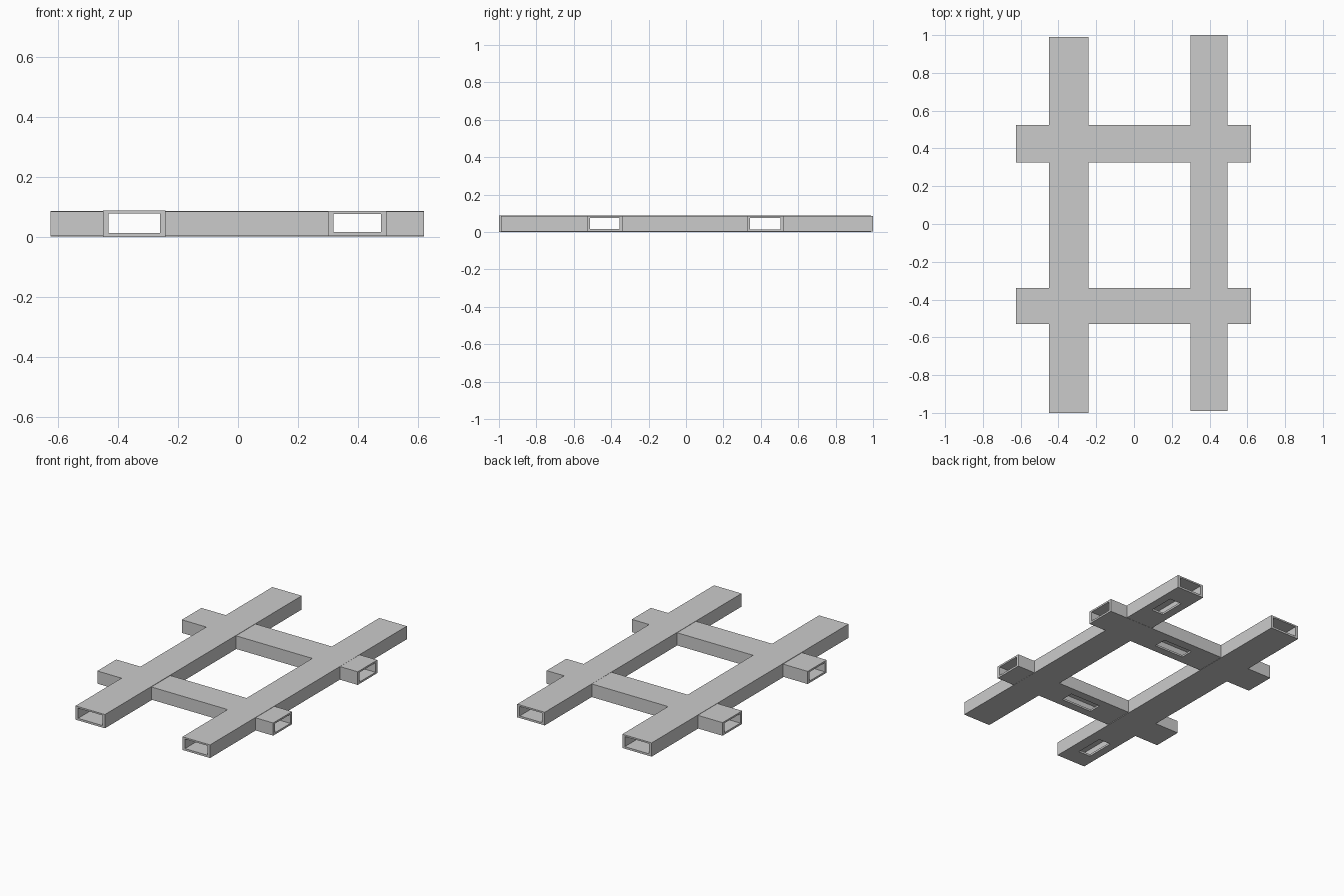
import bpy

if "Cube" in bpy.data.objects:
    bpy.data.objects.remove(bpy.data.objects["Cube"])

WALL = 0.018

# Tube extents: (x0, x1, y0, y1, z0, z1)
long_tubes = [(-0.45, -0.242, -1.0, 0.99, 0.0, 0.088),
              (0.30, 0.495, -0.99, 1.0, 0.003, 0.087)]
cross_tubes = [(-0.625, 0.62, 0.325, 0.523, 0.002, 0.086),
               (-0.625, 0.62, -0.53, -0.338, 0.004, 0.085)]

# Underside slots: centre x, y and size x, y
slots = [(0.397, 0.775, 0.085, 0.17), (0.045, 0.42, 0.21, 0.085),
         (0.05, -0.434, 0.22, 0.085), (-0.355, -0.79, 0.085, 0.19)]


def box(name, x0, x1, y0, y1, z0, z1):
    bpy.ops.mesh.primitive_cube_add(
        size=1, location=((x0 + x1) / 2, (y0 + y1) / 2, (z0 + z1) / 2))
    ob = bpy.context.object
    ob.name = name
    ob.scale = (x1 - x0, y1 - y0, z1 - z0)
    bpy.ops.object.transform_apply(location=True, rotation=False, scale=True)
    return ob


def boolean(target, other, operation):
    mod = target.modifiers.new(operation.title(), 'BOOLEAN')
    mod.operation = operation
    mod.solver = 'EXACT'
    mod.object = other
    bpy.context.view_layer.objects.active = target
    bpy.ops.object.modifier_apply(modifier=mod.name)
    bpy.data.objects.remove(other, do_unlink=True)


# Solid crossing bars merged into one frame
frame = box("tube_frame", *long_tubes[0])
for tube in long_tubes[1:] + cross_tubes:
    boolean(frame, box("bar", *tube), 'UNION')

# Hollow bores, open at both ends and through the crossings
for x0, x1, y0, y1, z0, z1 in long_tubes:
    boolean(frame, box("bore", x0 + WALL, x1 - WALL, y0 - 0.1, y1 + 0.1,
                       z0 + 0.013, z1 - 0.010), 'DIFFERENCE')
for x0, x1, y0, y1, z0, z1 in cross_tubes:
    boolean(frame, box("bore", x0 - 0.1, x1 + 0.1, y0 + WALL, y1 - WALL,
                       z0 + 0.012, z1 - 0.011), 'DIFFERENCE')

# Slots through the bottom wall only
for x, y, sx, sy in slots:
    boolean(frame, box("slot", x - sx / 2, x + sx / 2, y - sy / 2, y + sy / 2,
                       -0.05, 0.04), 'DIFFERENCE')
